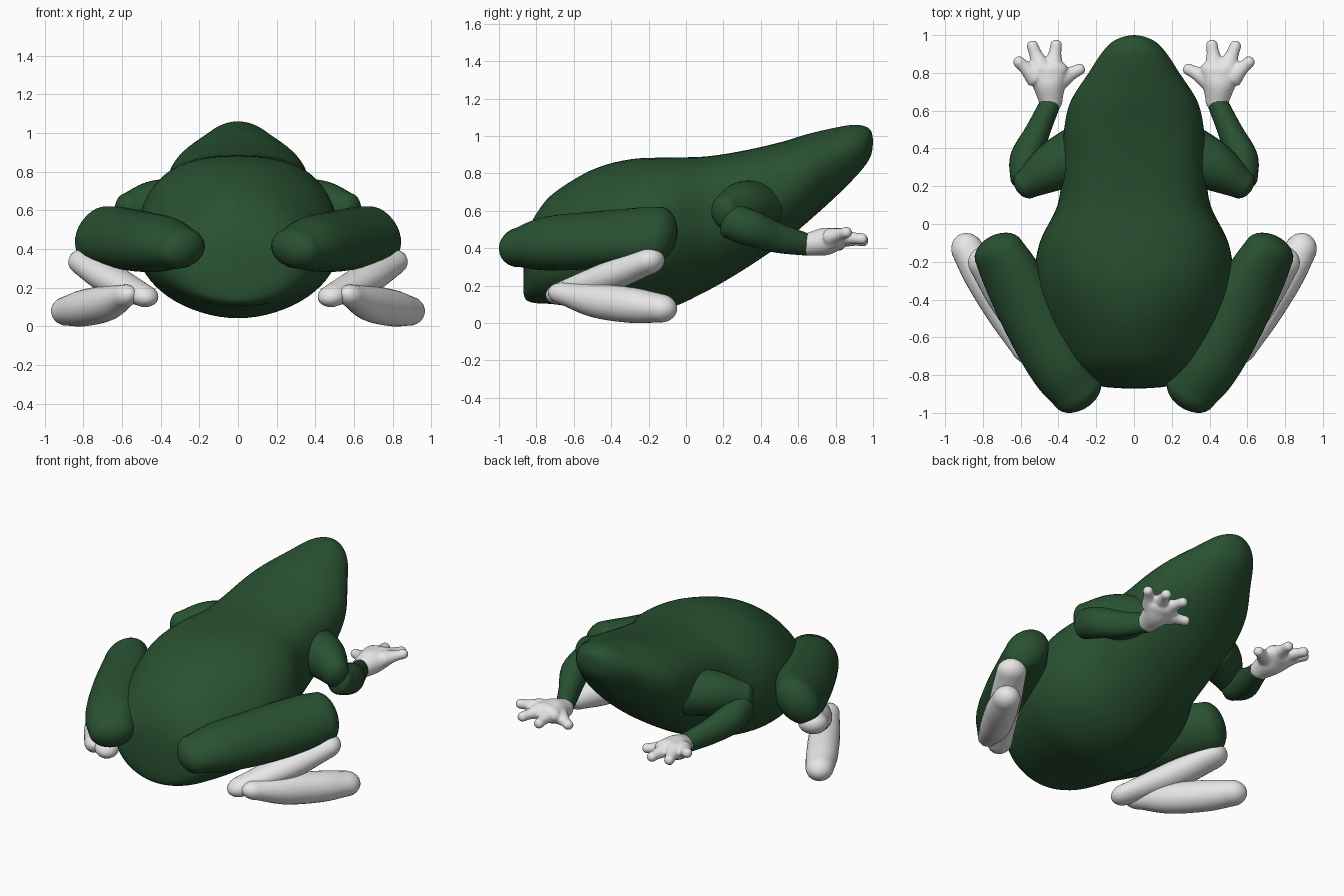
import bpy, bmesh, math
from mathutils import Vector

cube = bpy.data.objects.get("Cube")
if cube:
    bpy.data.objects.remove(cube, do_unlink=True)


def material(name, rgb):
    m = bpy.data.materials.new(name)
    m.use_nodes = True
    m.diffuse_color = (*rgb, 1)
    m.node_tree.nodes["Principled BSDF"].inputs["Base Color"].default_value = (*rgb, 1)
    return m


GREEN = material("deep green", (0.022, 0.083, 0.031))
WHITE = material("off white", (0.8, 0.8, 0.8))


def resample(rows, steps):
    """Smooth spline through rows of numbers."""
    pts = [Vector(r) for r in rows]
    pts = [2 * pts[0] - pts[1]] + pts + [2 * pts[-1] - pts[-2]]
    out = []
    for i in range(1, len(pts) - 2):
        a, b, c, d = pts[i - 1:i + 3]
        for k in range(steps):
            t = k / steps
            out.append(b + 0.5 * t * (c - a + t * (2 * a - 5 * b + 4 * c - d
                       + t * (3 * (b - c) + d - a))))
    return out + [pts[-2]]


def skin(bm, rings):
    """Bridge rings of points and close both ends."""
    loops = [[bm.verts.new(p) for p in ring] for ring in rings]
    n = len(loops[0])
    for a, b in zip(loops, loops[1:]):
        for i in range(n):
            j = (i + 1) % n
            bm.faces.new((a[i], a[j], b[j], b[i]))
    bm.faces.new(loops[0][::-1])
    bm.faces.new(loops[-1])


def limb(bm, rows, cap, roll=(0, 0), n=28):
    """Round-ended tube; rows are x, y, z, half width, half height."""
    samples = resample(rows, 8)
    cent = [Vector(s[:3]) for s in samples]
    last = len(cent) - 1
    stations = []
    for i, s in enumerate(samples):
        tan = (cent[min(i + 1, last)] - cent[max(i - 1, 0)]).normalized()
        turn = roll[0] + (roll[1] - roll[0]) * i / last
        stations.append((cent[i], tan, s[3], s[4], turn))
    angles = [math.pi / 2 * k / 7 for k in range(1, 7)] + [1.54]

    def cap_at(st, sign):
        c, t, w, h, turn = st
        return [(c + t * sign * cap * math.sin(a), t, w * math.cos(a), h * math.cos(a), turn)
                for a in angles]

    stations = cap_at(stations[0], -1)[::-1] + stations + cap_at(stations[-1], 1)
    rings = []
    for c, t, w, h, turn in stations:
        side = t.cross(Vector((0, 0, 1))).normalized()
        up = side.cross(t)
        u = side * math.cos(turn) + up * math.sin(turn)
        v = up * math.cos(turn) - side * math.sin(turn)
        rings.append([c + u * w * math.cos(math.tau * k / n)
                      + v * h * math.sin(math.tau * k / n) for k in range(n)])
    skin(bm, rings)


def finish(name, bm, mat, mirror=True):
    bmesh.ops.recalc_face_normals(bm, faces=bm.faces)
    for f in bm.faces:
        f.smooth = True
    me = bpy.data.meshes.new(name)
    bm.to_mesh(me)
    bm.free()
    me.materials.append(mat)
    ob = bpy.data.objects.new(name, me)
    bpy.context.collection.objects.link(ob)
    if mirror:
        ob.modifiers.new("other side", "MIRROR")
    return ob


def pair(name, mat, rows, cap, roll=(0, 0)):
    bm = bmesh.new()
    limb(bm, rows, cap, roll)
    return finish(name, bm, mat)


# Body and head: y, half width, bottom, widest height, top, upper and lower roundness
profile = [
    (-0.87, 0.06, 0.17, 0.22, 0.28, 2, 2),
    (-0.862, 0.16, 0.135, 0.25, 0.40, 2, 2),
    (-0.84, 0.26, 0.115, 0.28, 0.50, 1.9, 2.1),
    (-0.79, 0.34, 0.105, 0.31, 0.60, 1.8, 2.2),
    (-0.70, 0.41, 0.10, 0.34, 0.70, 1.8, 2.2),
    (-0.50, 0.49, 0.07, 0.38, 0.82, 1.9, 2),
    (-0.30, 0.525, 0.042, 0.42, 0.875, 2.2, 1.9),
    (-0.10, 0.50, 0.075, 0.47, 0.885, 2.5, 1.8),
    (0.10, 0.405, 0.165, 0.54, 0.89, 2.8, 1.9),
    (0.30, 0.38, 0.28, 0.62, 0.92, 2.7, 2),
    (0.50, 0.37, 0.415, 0.70, 0.965, 2.4, 2),
    (0.65, 0.335, 0.54, 0.78, 1.01, 2, 2),
    (0.80, 0.24, 0.675, 0.87, 1.045, 1.9, 2),
    (0.90, 0.175, 0.775, 0.92, 1.06, 2, 2),
    (0.96, 0.12, 0.845, 0.95, 1.05, 2, 2),
    (0.99, 0.06, 0.90, 0.97, 1.025, 2, 2),
    (1.0, 0.01, 0.96, 0.97, 0.98, 2, 2),
]
rings = []
for y, w, low, mid, top, pu, pl in resample(profile, 5):
    ring = []
    for k in range(64):
        c, s = math.cos(math.tau * k / 64), math.sin(math.tau * k / 64)
        p, h = (pu, top - mid) if s >= 0 else (pl, mid - low)
        ring.append((w * math.copysign(abs(c) ** (2 / p), c), y,
                     mid + h * math.copysign(abs(s) ** (2 / p), s)))
    rings.append(ring)
bm = bmesh.new()
skin(bm, rings)
finish("body", bm, GREEN, mirror=False)

# Hind legs
pair("thighs", GREEN, [
    (0.30, -0.89, 0.405, 0.14, 0.105), (0.395, -0.75, 0.425, 0.165, 0.14),
    (0.515, -0.53, 0.44, 0.175, 0.145), (0.645, -0.28, 0.465, 0.175, 0.128),
    (0.715, -0.15, 0.475, 0.16, 0.12)], 0.095, roll=(-0.2, -0.92))
pair("shins", WHITE, [
    (0.49, -0.67, 0.16, 0.075, 0.058), (0.66, -0.42, 0.245, 0.095, 0.08),
    (0.79, -0.20, 0.33, 0.09, 0.07)], 0.085)
pair("hind_feet", WHITE, [
    (0.59, -0.65, 0.155, 0.065, 0.06), (0.68, -0.48, 0.12, 0.092, 0.092),
    (0.80, -0.28, 0.094, 0.096, 0.094), (0.88, -0.14, 0.08, 0.085, 0.077)], 0.095)

# Front legs
pair("upper_arms", GREEN, [
    (0.28, 0.38, 0.62, 0.15, 0.14), (0.43, 0.30, 0.62, 0.13, 0.135),
    (0.57, 0.21, 0.595, 0.08, 0.095)], 0.06)
pair("forearms", GREEN, [
    (0.575, 0.24, 0.545, 0.08, 0.095), (0.57, 0.35, 0.505, 0.085, 0.096),
    (0.51, 0.49, 0.455, 0.066, 0.08), (0.44, 0.645, 0.42, 0.054, 0.06)], 0.05)

# Front hands: a palm and four knobbed fingers fused together
bm = bmesh.new()
limb(bm, [(0.44, 0.65, 0.42, 0.062, 0.06), (0.45, 0.74, 0.435, 0.088, 0.074),
          (0.46, 0.81, 0.45, 0.11, 0.06)], 0.055)
for root, tip in [((0.39, 0.77, 0.43), (0.285, 0.82, 0.415)),
                  ((0.43, 0.82, 0.45), (0.412, 0.95, 0.44)),
                  ((0.49, 0.82, 0.46), (0.538, 0.945, 0.45)),
                  ((0.52, 0.78, 0.46), (0.612, 0.86, 0.485))]:
    a, b = Vector(root), Vector(tip)
    limb(bm, [(*a, 0.06, 0.05), (*a.lerp(b, 0.6), 0.036, 0.032),
              (*b, 0.031, 0.03)], 0.026, n=16)
hands = finish("hands", bm, WHITE)
fuse = hands.modifiers.new("fuse", "REMESH")
fuse.mode = "VOXEL"
fuse.voxel_size = 0.008
fuse.use_smooth_shade = True
soften = hands.modifiers.new("soften", "SMOOTH")
soften.iterations = 4
